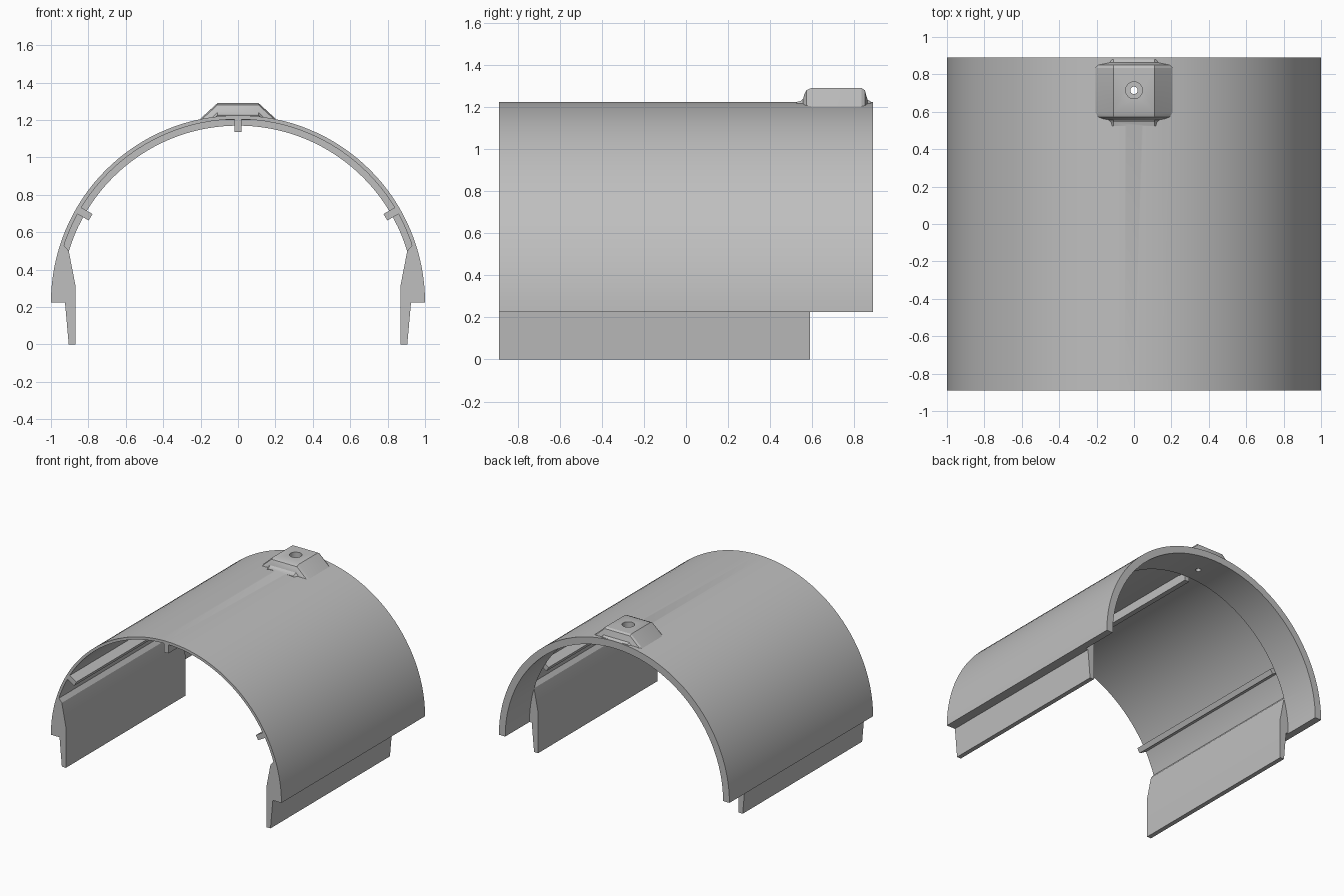
import bpy, bmesh
from math import sin, cos, pi, radians

cube = bpy.data.objects.get("Cube")
if cube:
    bpy.data.objects.remove(cube)

AXIS_Z = 0.225               # height of the arch axis
FRONT, STEP, BACK = -0.89, 0.59, 0.89

grey = bpy.data.materials.new("plain grey")
grey.use_nodes = True
grey.diffuse_color = (0.52, 0.52, 0.52, 1)
grey.node_tree.nodes["Principled BSDF"].inputs["Base Color"].default_value = grey.diffuse_color


def arc(radius, start, end, steps):
    angles = [radians(start + (end - start) * i / steps) for i in range(steps + 1)]
    return [(radius * cos(a), AXIS_Z + radius * sin(a)) for a in angles]


def loft(name, rings):
    """Skin a list of equal closed rings and cap both ends."""
    bm = bmesh.new()
    loops = [[bm.verts.new(p) for p in ring] for ring in rings]
    n = len(loops[0])
    for a, b in zip(loops, loops[1:]):
        for i in range(n):
            j = (i + 1) % n
            bm.faces.new((a[i], a[j], b[j], b[i]))
    bm.faces.new(loops[0])
    bm.faces.new(loops[-1])
    bmesh.ops.recalc_face_normals(bm, faces=bm.faces)
    mesh = bpy.data.meshes.new(name)
    bm.to_mesh(mesh)
    bm.free()
    mesh.materials.append(grey)
    obj = bpy.data.objects.new(name, mesh)
    bpy.context.collection.objects.link(obj)
    return obj


def prism(name, profile, y0, y1):
    return loft(name, [[(x, y, z) for x, z in profile] for y in (y0, y1)])


def select(obj):
    bpy.ops.object.select_all(action='DESELECT')
    obj.select_set(True)
    bpy.context.view_layer.objects.active = obj


def combine(target, other, operation):
    mod = target.modifiers.new("join", 'BOOLEAN')
    mod.operation, mod.solver, mod.object = operation, 'EXACT', other
    select(target)
    bpy.ops.object.modifier_apply(modifier=mod.name)
    bpy.data.objects.remove(other)


# Thin arched shell, full length
cover = prism("arched_cover", arc(1, 0, 180, 64) + arc(0.979, 180, 0, 64), FRONT, BACK)

# Thicker band at the back end
band = prism("back_band", arc(0.985, 0, 180, 64) + arc(0.945, 180, 0, 64), STEP, BACK)
combine(cover, band, 'UNION')

# Thick lower walls with downward tongues
wall = arc(0.985, 0, 18, 6) + [(0.93, 0.53), (0.905, 0.5), (0.87, 0.32),
                              (0.87, 0), (0.905, 0), (0.925, AXIS_Z)]
for side in (1, -1):
    tongue = prism("side_wall", [(side * x, z) for x, z in wall], FRONT, STEP)
    combine(cover, tongue, 'UNION')

# Screw boss with sloping sides and filleted ends: (y, top height)
stations = [(0.525, 1.224), (0.545, 1.229), (0.557, 1.24), (0.563, 1.262),
            (0.572, 1.28), (0.595, 1.29), (0.835, 1.29), (0.85, 1.28),
            (0.857, 1.255), (0.863, 1.235), (0.88, 1.224)]
rings = []
for y, top in stations:
    foot = 0.11 + 0.1 * (top - 1.2) / 0.09
    rings.append([(-foot, y, 1.199), (-0.11, y, top), (0.11, y, top), (foot, y, 1.199)])
combine(cover, loft("screw_boss", rings), 'UNION')

# Through hole with a wider counterbore
for radius, low in ((0.02, 1.1), (0.045, 1.245)):
    circle = [(radius * cos(i * pi / 16), 0.715 + radius * sin(i * pi / 16)) for i in range(32)]
    hole = loft("hole_cutter", [[(x, y, z) for x, y in circle] for z in (low, 1.4)])
    combine(cover, hole, 'DIFFERENCE')

select(cover)
bpy.ops.object.shade_smooth_by_angle(angle=radians(25))

# Radial guide rails under the shell
for name, angle in (("left_rail", 30), ("centre_rail", 90), ("right_rail", 150)):
    c, s = cos(radians(angle)), sin(radians(angle))
    corners = ((0.985, -0.02), (0.985, 0.02), (0.91, 0.02), (0.91, -0.02))
    prism(name, [(r * c - t * s, AXIS_Z + r * s + t * c) for r, t in corners], FRONT, STEP)
